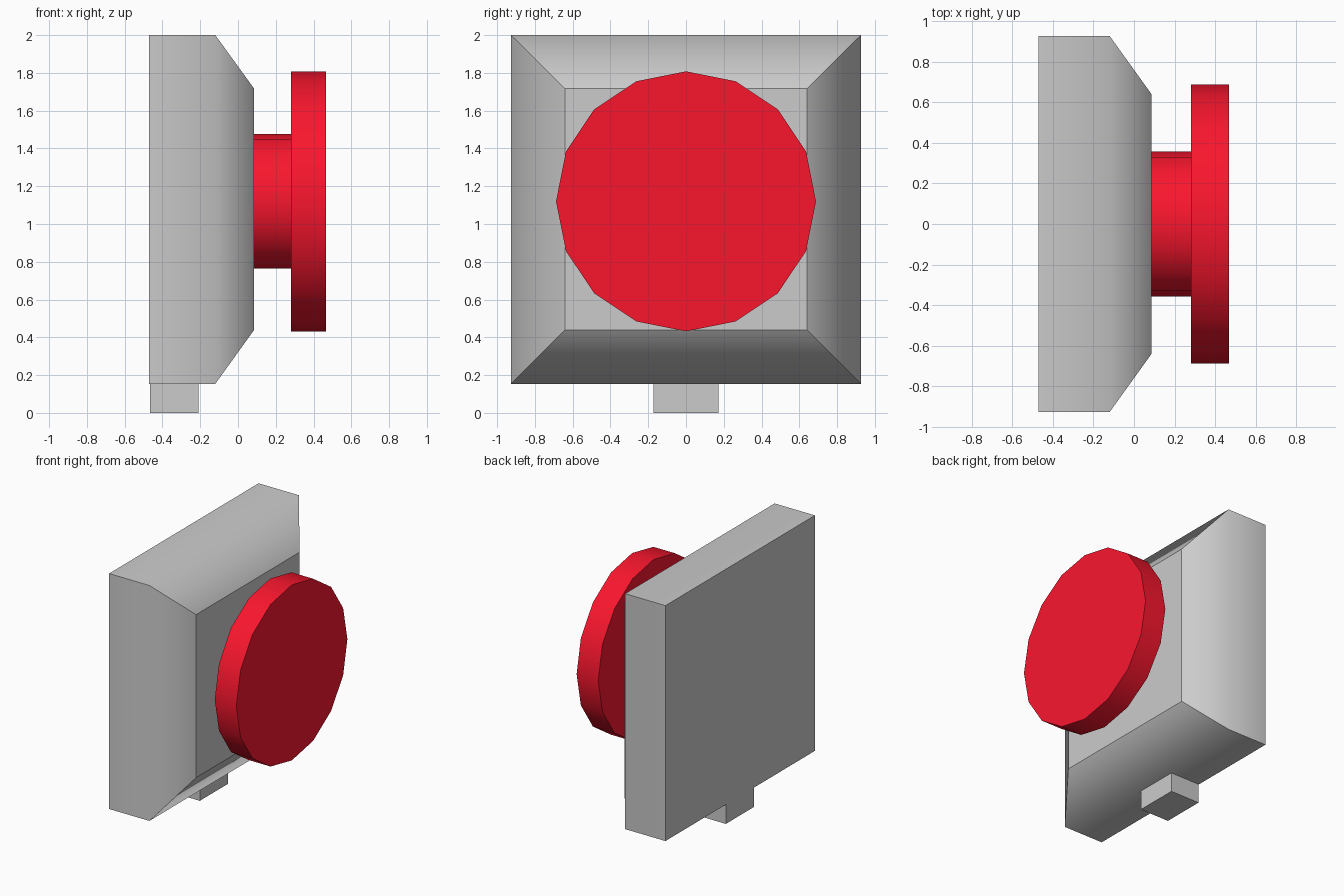
import bpy, bmesh
from math import cos, sin, pi, radians

if "Cube" in bpy.data.objects:
    bpy.data.objects.remove(bpy.data.objects["Cube"])

red = bpy.data.materials.new("red_plastic")
red.diffuse_color = (0.95, 0.008, 0.027, 1.0)
red.use_nodes = True
red.node_tree.nodes["Principled BSDF"].inputs["Base Color"].default_value = red.diffuse_color


def rect(x, y0, y1, z0, z1):
    return [(x, y0, z0), (x, y1, z0), (x, y1, z1), (x, y0, z1)]


def ring(x, radius, z, sides=16):
    return [(x, radius * cos(2 * pi * i / sides), z + radius * sin(2 * pi * i / sides))
            for i in range(sides)]


def loft(name, sections, sharp_angle, material=None):
    """Skin matching sections along +x, cap both ends, smooth the walls."""
    bm = bmesh.new()
    loops = [[bm.verts.new(p) for p in s] for s in sections]
    n = len(loops[0])
    for a, b in zip(loops, loops[1:]):
        for i in range(n):
            j = (i + 1) % n
            bm.faces.new((a[i], a[j], b[j], b[i])).smooth = True
    bm.faces.new(loops[0][::-1])
    bm.faces.new(loops[-1])
    bmesh.ops.recalc_face_normals(bm, faces=bm.faces)
    # Cap rims and tight corners stay sharp
    ends = set(loops[0]), set(loops[-1])
    for e in bm.edges:
        rim = any(set(e.verts) <= end for end in ends)
        e.smooth = not rim and e.calc_face_angle(0) < radians(sharp_angle)
    mesh = bpy.data.meshes.new(name)
    bm.to_mesh(mesh)
    bm.free()
    if material:
        mesh.materials.append(material)
    obj = bpy.data.objects.new(name, mesh)
    bpy.context.collection.objects.link(obj)
    return obj


# Square housing with a chamfered front; the chamfer blends into the sides
housing = loft("housing", [rect(-0.47, -0.926, 0.926, 0.154, 2.0),
                           rect(-0.12, -0.926, 0.926, 0.154, 2.0),
                           rect(0.085, -0.641, 0.641, 0.439, 1.717)], 60)
# Corner edges of the housing and chamfer are creases
for e in housing.data.edges:
    a, b = (housing.data.vertices[i].co for i in e.vertices)
    if abs(a.x - b.x) > 0.01:
        e.use_edge_sharp = True

# Mounting tab under the housing, flush with the back
loft("mounting_tab", [rect(-0.467, -0.173, 0.173, 0.0, 0.154),
                      rect(-0.21, -0.173, 0.173, 0.0, 0.154)], 30)

# Push button: narrow stem and wide 16-sided cap
loft("button_stem", [ring(0.085, 0.356, 1.12), ring(0.28, 0.356, 1.12)], 30, red)
loft("button_cap", [ring(0.28, 0.688, 1.12), ring(0.467, 0.688, 1.12)], 30, red)
